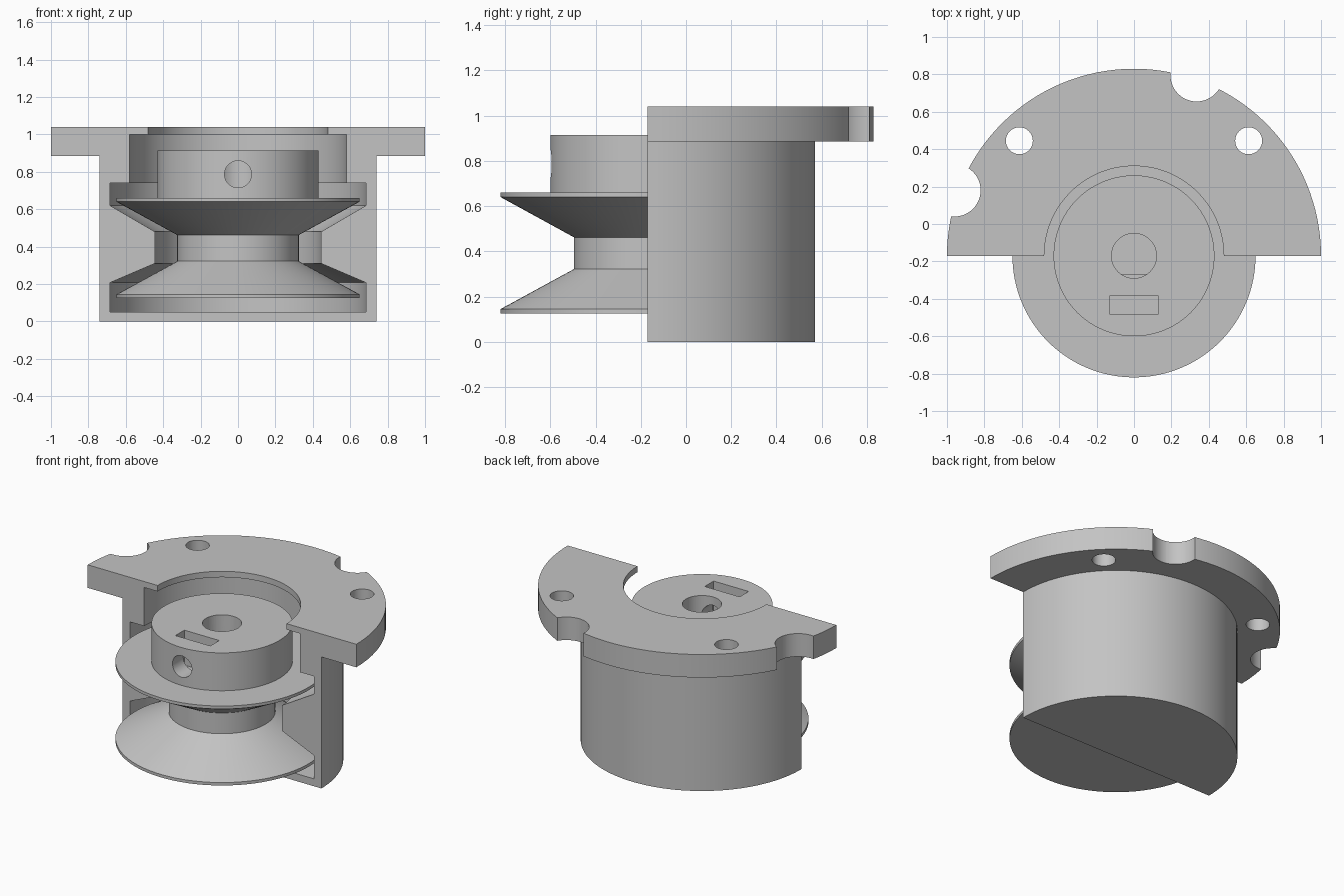
import bpy, bmesh, math
from mathutils import Matrix

if "Cube" in bpy.data.objects:
    bpy.data.objects.remove(bpy.data.objects["Cube"])

AXIS_Y = -0.17  # shared axis of pulley and housing

grey = bpy.data.materials.new("plain grey")
grey.use_nodes = True
grey.diffuse_color = (0.55, 0.55, 0.55, 1)
grey.node_tree.nodes["Principled BSDF"].inputs["Base Color"].default_value = grey.diffuse_color


def finish(name, bm):
    bmesh.ops.remove_doubles(bm, verts=bm.verts, dist=1e-5)
    bmesh.ops.recalc_face_normals(bm, faces=bm.faces)
    mesh = bpy.data.meshes.new(name)
    bm.to_mesh(mesh)
    bm.free()
    mesh.materials.append(grey)
    obj = bpy.data.objects.new(name, mesh)
    bpy.context.collection.objects.link(obj)
    return obj


def revolve(name, profile, steps=128):
    """Turn an (r, z) profile, starting and ending on the axis, into a solid."""
    bm = bmesh.new()
    verts = [bm.verts.new((r, AXIS_Y, z)) for r, z in profile]
    edges = [bm.edges.new(pair) for pair in zip(verts, verts[1:])]
    bmesh.ops.spin(bm, geom=verts + edges, cent=(0, AXIS_Y, 0), axis=(0, 0, 1),
                   angle=math.tau, steps=steps)
    return finish(name, bm)


def box(name, low, high):
    bm = bmesh.new()
    bmesh.ops.create_cube(bm, size=1)
    for v in bm.verts:
        v.co = [(a + b) / 2 + c * (b - a) for a, b, c in zip(low, high, v.co)]
    return finish(name, bm)


def cylinder(name, x, y, z, radius, depth, lying=False, flat=None):
    """Centred cylinder, upright or along y, optionally with a flat on its front."""
    bm = bmesh.new()
    bmesh.ops.create_cone(bm, cap_ends=True, segments=48, radius1=radius,
                          radius2=radius, depth=depth)
    if flat:
        for v in bm.verts:
            v.co.y = max(v.co.y, -flat)
    turn = Matrix.Rotation(math.pi / 2 if lying else 0, 4, "X")
    bmesh.ops.transform(bm, matrix=Matrix.Translation((x, y, z)) @ turn, verts=bm.verts)
    return finish(name, bm)


def cut(target, cutters):
    bpy.context.view_layer.objects.active = target
    for c in cutters:
        c.hide_render = True
        mod = target.modifiers.new("cut", "BOOLEAN")
        mod.operation, mod.solver, mod.object = "DIFFERENCE", "EXACT", c
        bpy.ops.object.modifier_apply(modifier=mod.name)
        bpy.data.objects.remove(c)


# Half housing: stepped cavity with an inner ridge, and a mounting flange
housing = revolve("housing", [
    (0, 0), (0.74, 0), (0.74, 0.885), (1, 0.885), (1, 1.04), (0.48, 1.04),
    (0.48, 1.0), (0.58, 1.0), (0.58, 0.74), (0.685, 0.74), (0.685, 0.62),
    (0.445, 0.48), (0.445, 0.31), (0.685, 0.207), (0.685, 0.05), (0, 0.05)])
cutters = [box("front_half_cutter", (-2, -2, -1), (2, AXIS_Y, 2))]
for side in (-1, 1):
    cutters.append(cylinder("screw_hole_cutter", side * 0.613, 0.445, 0.96, 0.072, 0.4))
for x, y in ((-0.96, 0.18), (0.335, 0.795)):
    cutters.append(cylinder("notch_cutter", x, y, 0.96, 0.14, 0.4))
cut(housing, cutters)

# Grooved pulley with a raised hub
pulley = revolve("pulley", [
    (0, 0.125), (0.65, 0.125), (0.65, 0.145), (0.325, 0.322), (0.325, 0.462),
    (0.65, 0.64), (0.65, 0.66), (0.43, 0.66), (0.43, 0.915), (0, 0.915)])
cut(pulley, [
    cylinder("bore_cutter", 0, AXIS_Y, 0.83, 0.12, 0.34),
    cylinder("shaft_flat_cutter", 0, AXIS_Y, 0.5, 0.12, 0.6, flat=0.1),
    cylinder("set_screw_cutter", 0, -0.45, 0.787, 0.072, 0.5, lying=True),
    box("nut_slot_cutter", (-0.13, -0.48, 0.68), (0.13, -0.385, 1.1)),
])

# Smooth round walls, crisp edges
bpy.ops.object.select_all(action="DESELECT")
for obj in (housing, pulley):
    obj.select_set(True)
bpy.context.view_layer.objects.active = housing
bpy.ops.object.shade_smooth_by_angle(angle=math.radians(25))
